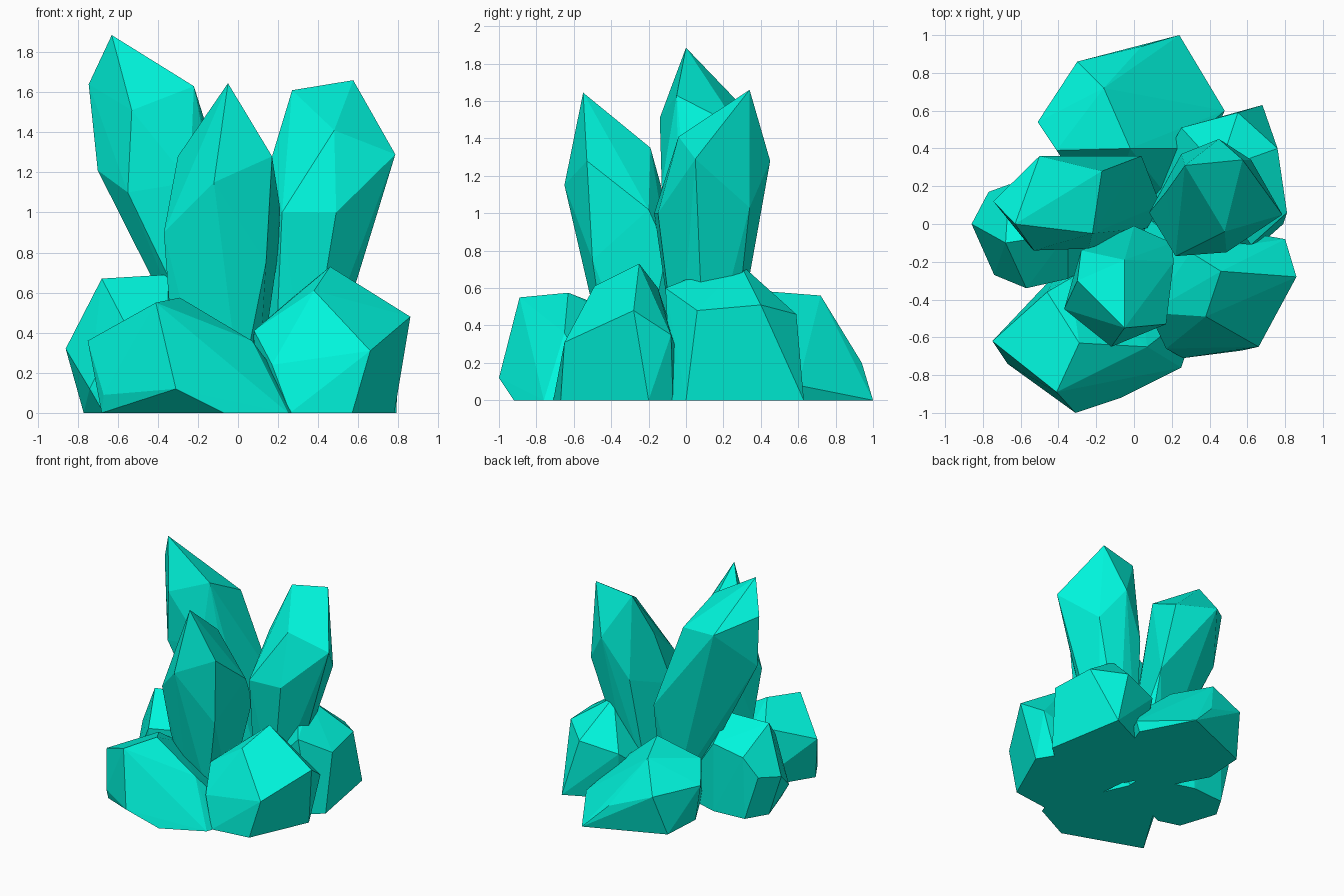
import bpy, bmesh
from math import cos, sin, tau
from mathutils import Vector

teal = bpy.data.materials.new("teal_crystal")
teal.diffuse_color = (0.0, 0.92, 0.72, 1)


def facet_hull(name, points):
    """Flat-faced gem from the convex hull of its corner points."""
    bm = bmesh.new()
    for p in points:
        bm.verts.new(p)
    res = bmesh.ops.convex_hull(bm, input=bm.verts)
    loose = {g for g in res["geom_interior"] + res["geom_unused"]
             if isinstance(g, bmesh.types.BMVert)}
    bmesh.ops.delete(bm, geom=list(loose), context='VERTS')
    bmesh.ops.dissolve_limit(bm, angle_limit=0.03, verts=bm.verts, edges=bm.edges)
    bmesh.ops.recalc_face_normals(bm, faces=bm.faces)
    me = bpy.data.meshes.new(name)
    bm.to_mesh(me)
    bm.free()
    me.materials.append(teal)
    ob = bpy.data.objects.new(name, me)
    bpy.context.collection.objects.link(ob)


def crystal(name, crown, root, radius):
    """Tall shard: cut crown tapering to a small hexagonal root."""
    foot = [Vector(root) + Vector((radius * cos(i * tau / 6), radius * sin(i * tau / 6), 0))
            for i in range(6)]
    facet_hull(name, crown + foot)


def rock(name, crown, footprint):
    """Low shard: crown corners above a flat footprint on the ground."""
    facet_hull(name, crown + [(x, y, 0) for x, y in footprint])


# Three tall crystals
crystal("left_tall_crystal", [
    (-.63, 0, 1.885), (-.745, .12, 1.64), (-.53, -.14, 1.51), (-.22, -.05, 1.63),
    (-.17, .28, 1.46), (-.5, .36, 1.51), (.04, .36, .8), (-.70, .08, 1.21),
    (-.24, -.13, 1.15), (-.55, -.12, 1.1)],
    (0, .1, .1), .14)
crystal("front_tall_crystal", [
    (-.05, -.55, 1.645), (-.3, -.3, 1.28), (-.37, -.45, .9), (-.12, -.65, 1.15),
    (.17, -.53, 1.28), (.21, -.2, 1.02), (.2, -.1, .8), (-.05, -.19, 1.35),
    (-.28, -.14, 1.08), (0, -.01, .7), (-.34, -.38, .5), (.14, -.5, .75)],
    (-.08, -.25, .1), .18)
crystal("right_tall_crystal", [
    (.575, .34, 1.66), (.27, .31, 1.61), (.48, -.04, 1.41), (.785, .05, 1.29),
    (.45, .45, 1.28), (.17, .17, 1.28), (.22, -.17, 1.0), (.49, -.15, 1.0),
    (.62, .34, 1.03), (.25, .37, .95), (.08, .06, .85)],
    (.26, .1, .1), .16)

# Five low crystals around the base
rock("front_left_low_crystal", [
    (-.31, -1, .12), (-.41, -.89, .55), (-.29, -.63, .575), (-.75, -.62, .36),
    (-.67, -.74, .09), (.07, -.65, .36), (.16, -.58, .24), (-.46, -.36, .47),
    (-.34, -.29, .4)],
    [(-.68, -.7), (-.07, -.92), (.25, -.76), (.27, -.7), (.15, -.4), (-.02, -.02), (-.4, -.25)])
rock("front_right_low_crystal", [
    (.46, -.25, .73), (.38, -.49, .61), (.86, -.28, .48), (.66, -.65, .31),
    (.08, -.47, .41), (.17, -.66, .24), (.80, -.08, .35), (.3, -.15, .6)],
    [(.26, -.71), (.57, -.67), (.78, -.2), (.7, -.07), (.05, .05), (.1, -.4)])
rock("right_back_low_crystal", [
    (.45, .29, .73), (.76, .40, .51), (.81, .06, .48), (.62, -.11, .60),
    (.55, .59, .46), (.25, .51, .4), (.5, .06, .67)],
    [(.68, .63), (.79, 0), (.7, -.08), (.3, .45), (0, .05), (.05, -.05)])
rock("back_low_crystal", [
    (-.16, .72, .56), (-.02, .4, .585), (-.51, .54, .36), (-.3, .86, .33),
    (.04, .94, .2), (-.41, .39, .5), (.48, .6, .08), (.25, .4, .35)],
    [(.24, 1), (-.36, .75), (-.38, .42), (.45, .6), (-.15, 0), (.25, .05)])
rock("left_low_crystal", [
    (-.86, 0, .32), (-.68, -.1, .67), (-.35, -.05, .69), (-.57, -.34, .46),
    (-.35, -.29, .48), (-.74, -.27, .12), (-.77, .17, .35), (-.66, .21, .5),
    (-.4, .22, .55)],
    [(-.77, .03), (-.67, -.27), (-.5, -.32), (-.67, .2), (-.4, .22), (0, .1), (0, -.1)])
